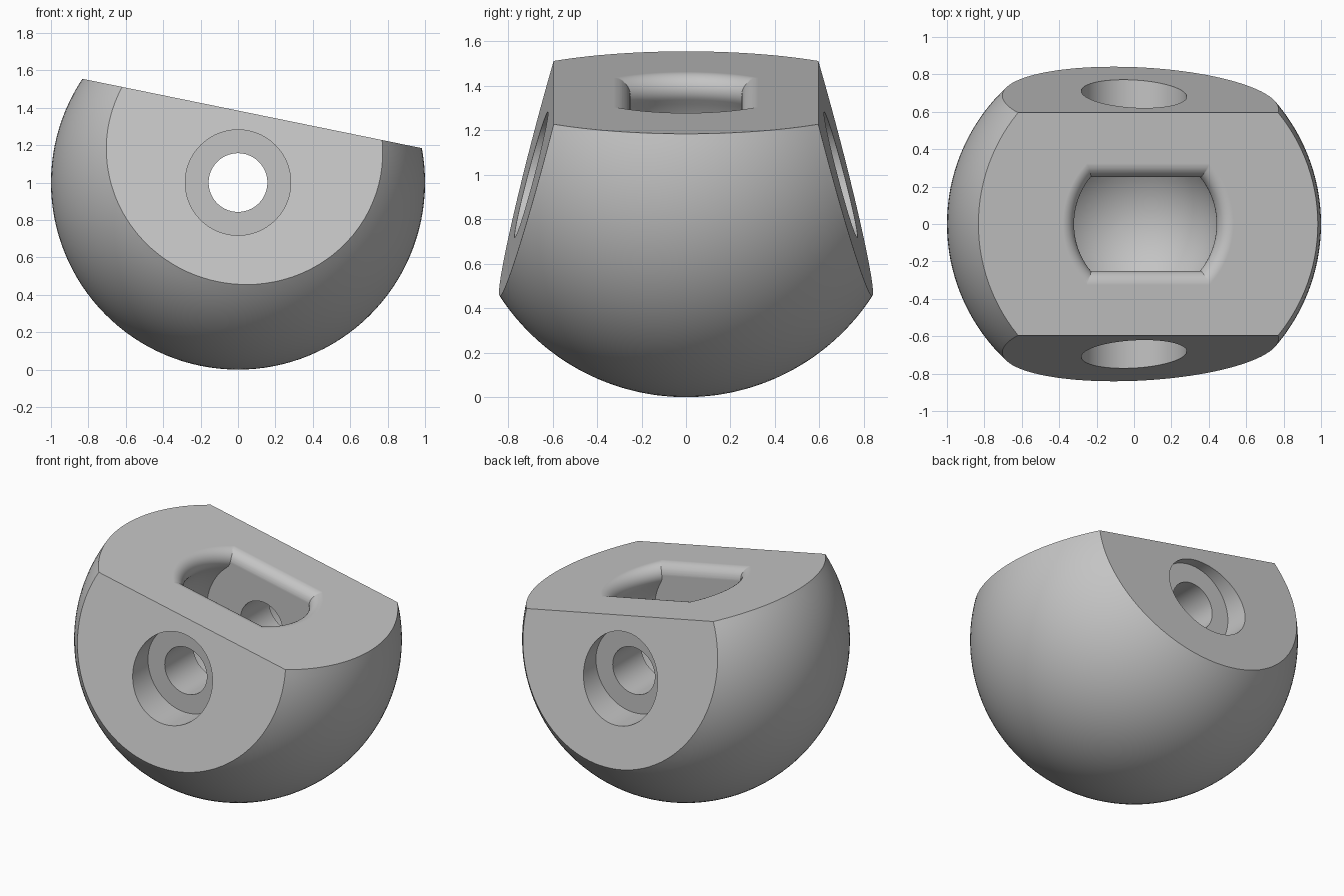
import bpy, bmesh
from math import sin, cos, pi, radians, sqrt
from mathutils import Vector, Matrix

if "Cube" in bpy.data.objects:
    bpy.data.objects.remove(bpy.data.objects["Cube"], do_unlink=True)

TILT = radians(11.55)      # lean of the top flat
TOP = 0.377                # top flat above the ball centre
FLAT_Y = 0.595             # side flats where they meet the top
SLOPE = radians(15)        # lean of the side flats
SOCKET_R, FILLET, SLOT_Y = 0.48, 0.075, 0.25
BORE_R, RECESS_R, RECESS_FLOOR = 0.157, 0.282, 0.555


def make_object(name, bm):
    bmesh.ops.recalc_face_normals(bm, faces=bm.faces)
    mesh = bpy.data.meshes.new(name)
    bm.to_mesh(mesh)
    bm.free()
    obj = bpy.data.objects.new(name, mesh)
    bpy.context.collection.objects.link(obj)
    return obj


def combine(target, tool, operation):
    """Apply a boolean and discard the tool."""
    mod = target.modifiers.new("cut", 'BOOLEAN')
    mod.operation, mod.solver, mod.object = operation, 'EXACT', tool
    bpy.context.view_layer.objects.active = target
    bpy.ops.object.modifier_apply(modifier=mod.name)
    bpy.data.objects.remove(tool, do_unlink=True)


def y_cylinder(name, radius, y0, y1):
    bm = bmesh.new()
    place = Matrix.Translation((0, (y0 + y1) / 2, 0)) @ Matrix.Rotation(pi / 2, 4, 'X')
    bmesh.ops.create_cone(bm, cap_ends=True, segments=96, radius1=radius,
                          radius2=radius, depth=y1 - y0, matrix=place)
    return make_object(name, bm)


def fillet_arc(centre, start, steps=12):
    """Rounded lip from the wall up to the top flat."""
    angles = [start + (pi / 2 - start) * i / steps for i in range(steps + 1)]
    return [(centre + FILLET * cos(a), TOP - FILLET + FILLET * sin(a)) for a in angles]


# Ball with a top flat and two leaning side flats
bm = bmesh.new()
bmesh.ops.create_uvsphere(bm, u_segments=128, v_segments=64, radius=1)
planes = [(Vector((0, 0, TOP)), Vector((0, 0, 1)))]
planes += [(Vector((0, s * FLAT_Y, TOP)), Vector((0, s * cos(SLOPE), sin(SLOPE))))
           for s in (-1, 1)]
for point, normal in planes:
    cut = bmesh.ops.bisect_plane(bm, geom=bm.verts[:] + bm.edges[:] + bm.faces[:],
                                 dist=1e-5, plane_co=point, plane_no=normal,
                                 clear_outer=True)
    rim = [e for e in bm.edges if e.is_boundary]
    bmesh.ops.edgeloop_fill(bm, edges=rim)
body = make_object("ball_housing", bm)

# Round socket with a rounded lip, as a turned profile
lip_z = TOP - FILLET
lip_r = sqrt((SOCKET_R + FILLET) ** 2 - lip_z ** 2)
touch = Vector((lip_r, lip_z)).normalized() * SOCKET_R
end = Vector((1, 0)).angle_signed(touch) * -1
profile = [(SOCKET_R * cos(a), SOCKET_R * sin(a))
           for a in [-pi / 2 + (end + pi / 2) * i / 40 for i in range(41)]]
profile[0] = (0, -SOCKET_R)
# the lip arc curves back from the socket to the top flat
profile += [(lip_r - (x - lip_r), z) for x, z in fillet_arc(lip_r, -end)[1:]]
profile += [(lip_r, TOP + 0.1), (0, TOP + 0.1)]
bm = bmesh.new()
verts = [bm.verts.new((r, 0, z)) for r, z in profile]
edges = [bm.edges.new(pair) for pair in zip(verts, verts[1:])]
bmesh.ops.spin(bm, geom=verts + edges, cent=(0, 0, 0), axis=(0, 0, 1),
               angle=2 * pi, steps=96)
bmesh.ops.remove_doubles(bm, verts=bm.verts, dist=1e-5)
socket = make_object("socket_cutter", bm)

# Slot with rounded lips that narrows the socket front to back
lip_y = SLOT_Y + FILLET
half = [(SLOT_Y, -0.6)] + [(2 * lip_y - y, z) for y, z in fillet_arc(lip_y, 0)]
half.append((lip_y, 0.6))
outline = half + [(-y, z) for y, z in reversed(half)]
bm = bmesh.new()
face = bm.faces.new([bm.verts.new((-0.8, y, z)) for y, z in outline])
new = bmesh.ops.extrude_face_region(bm, geom=[face])["geom"]
bmesh.ops.translate(bm, vec=(1.6, 0, 0),
                    verts=[g for g in new if isinstance(g, bmesh.types.BMVert)])
slot = make_object("slot_cutter", bm)

combine(socket, slot, 'INTERSECT')
combine(body, socket, 'DIFFERENCE')

# Cross bore and its two recesses
combine(body, y_cylinder("bore_cutter", BORE_R, -1.2, 1.2), 'DIFFERENCE')
for y0, y1 in ((-1.2, -RECESS_FLOOR), (RECESS_FLOOR, 1.2)):
    combine(body, y_cylinder("recess_cutter", RECESS_R, y0, y1), 'DIFFERENCE')

# Lean the whole part and stand it on the ground
body.data.transform(Matrix.Translation((0, 0, 1)) @ Matrix.Rotation(TILT, 4, 'Y'))

# Plain grey finish
grey = bpy.data.materials.new("plain_grey")
grey.use_nodes = True
colour = (0.55, 0.55, 0.55, 1)
grey.diffuse_color = colour
grey.node_tree.nodes["Principled BSDF"].inputs["Base Color"].default_value = colour
body.data.materials.clear()
body.data.materials.append(grey)
for poly in body.data.polygons:
    poly.material_index = 0

# Smooth curves, crisp flats
bpy.ops.object.select_all(action='DESELECT')
body.select_set(True)
bpy.context.view_layer.objects.active = body
bpy.ops.object.shade_smooth_by_angle(angle=radians(25))
weighted = body.modifiers.new("flat_faces", 'WEIGHTED_NORMAL')
weighted.keep_sharp = True
